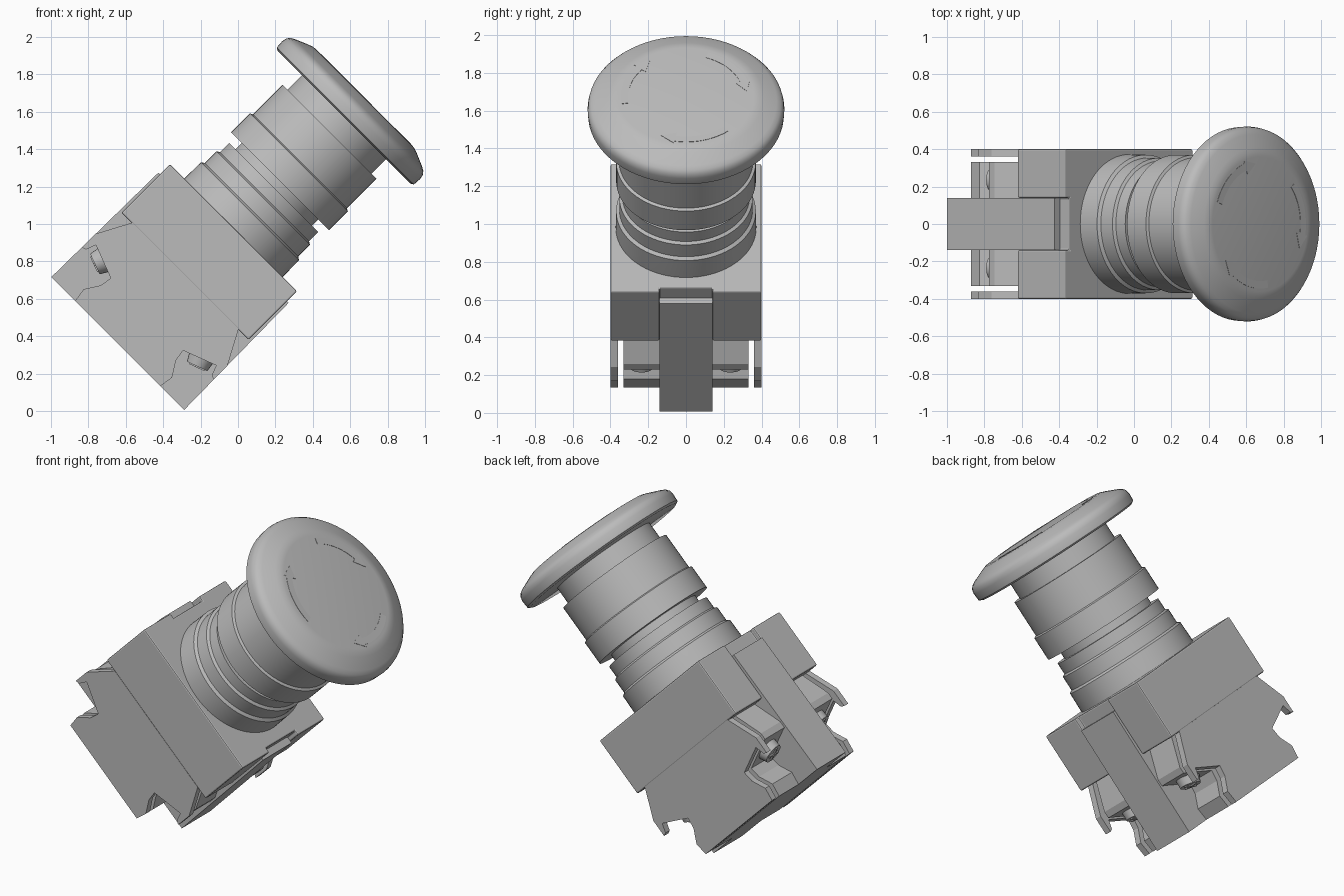
import bpy, bmesh
from math import radians, cos, sin, pi
from mathutils import Matrix

cube = bpy.data.objects.get("Cube")
if cube:
    bpy.data.objects.remove(cube)

# Everything is built upright, then leaned over by this matrix
LEAN = Matrix.Translation((-0.643, 0, 0.361)) @ Matrix.Rotation(radians(45), 4, 'Y')

grey = bpy.data.materials.new("plain_grey")
grey.use_nodes = True
grey.diffuse_color = (0.5, 0.5, 0.5, 1)
grey.node_tree.nodes["Principled BSDF"].inputs["Base Color"].default_value = (0.5, 0.5, 0.5, 1)


def finish(name, bm, smooth=False, bevel=0):
    bmesh.ops.recalc_face_normals(bm, faces=bm.faces)
    mesh = bpy.data.meshes.new(name)
    bm.to_mesh(mesh)
    bm.free()
    mesh.materials.append(grey)
    ob = bpy.data.objects.new(name, mesh)
    bpy.context.collection.objects.link(ob)
    ob.matrix_world = LEAN
    if bevel:
        mod = ob.modifiers.new("bevel", 'BEVEL')
        mod.width = bevel
        mod.segments = 2
    if smooth:
        bpy.ops.object.select_all(action='DESELECT')
        ob.select_set(True)
        bpy.context.view_layer.objects.active = ob
        bpy.ops.object.shade_smooth_by_angle(angle=radians(30))
    return ob


def lathe(name, profile, steps=72):
    bm = bmesh.new()
    verts = [bm.verts.new((r, 0, z)) for r, z in profile]
    edges = [bm.edges.new(pair) for pair in zip(verts, verts[1:])]
    bmesh.ops.spin(bm, geom=verts + edges, cent=(0, 0, 0), axis=(0, 0, 1),
                   angle=2 * pi, steps=steps, use_merge=True)
    bmesh.ops.remove_doubles(bm, verts=bm.verts, dist=0.0005)
    return finish(name, bm, smooth=True)


def extrude(name, outline, start, depth, bevel=0):
    """Outline of 3D points pushed along a depth vector."""
    bm = bmesh.new()
    face = bm.faces.new([bm.verts.new(p) for p in outline])
    out = bmesh.ops.extrude_face_region(bm, geom=[face])
    moved = [v for v in out["geom"] if isinstance(v, bmesh.types.BMVert)]
    bmesh.ops.translate(bm, verts=moved, vec=depth)
    bmesh.ops.translate(bm, verts=bm.verts, vec=start)
    return finish(name, bm, bevel=bevel)


def side_slab(name, half, y0, y1):
    """Half profile of (x, z), mirrored in x and given thickness in y."""
    full = half + [(-x, z) for x, z in reversed(half)]
    return extrude(name, [(x, 0, z) for x, z in full], (0, y0, 0), (0, y1 - y0, 0))


# Square collar with a shallow slot at each end
collar = [(0.48, -0.40), (0.48, -0.14), (0.45, -0.14),
          (0.45, 0.14), (0.48, 0.14), (0.48, 0.40)]
collar += [(-x, -y) for x, y in collar]
extrude("collar", [(x, y, 0) for x, y in collar], (0, 0, 0.508), (0, 0, 0.367), bevel=0.008)

# Central spine running down both ends
side_slab("centre_spine", [(0.502, 0), (0.492, 0.80)], -0.14, 0.14)

# Contact housing: outer cheeks with hooks, inner terminal blocks
foot = [(0.322, 0), (0.334, 0.077), (0.284, 0.156), (0.273, 0.221), (0.455, 0.29)]
hook = [(0.475, 0.236), (0.498, 0.228), (0.498, 0.332), (0.402, 0.512)]
ledge = [(0.485, 0.30), (0.485, 0.34), (0.402, 0.512)]
for side, name in ((1, "left"), (-1, "right")):
    side_slab(name + "_cheek", foot + hook, side * 0.36, side * 0.40)
    side_slab(name + "_terminal_block", foot + ledge, side * 0.13, side * 0.33)

# Slotted terminal screws under each ledge
for end in (1, -1):
    for side in (1, -1):
        bm = bmesh.new()
        bmesh.ops.create_cone(bm, cap_ends=True, segments=24, radius1=0.06,
                              radius2=0.07, depth=0.05)
        for turn in (0, 1):
            place = Matrix.Translation((0, 0, -0.027)) @ Matrix.Rotation(turn * pi / 2, 4, 'Z')
            bmesh.ops.create_cube(bm, size=1,
                                  matrix=place @ Matrix.Diagonal((0.09, 0.015, 0.01, 1)))
        tilt = Matrix.Translation((end * 0.378, side * 0.235, 0.238))
        bm.transform(tilt @ Matrix.Rotation(-end * radians(20), 4, 'Y'))
        finish("terminal_screw", bm, smooth=True)

# Stepped barrel
lathe("barrel", [(0, 0.85), (0.372, 0.85), (0.372, 0.885), (0.37, 1.0), (0.353, 1.012),
                 (0.353, 1.10), (0.337, 1.11), (0.337, 1.18), (0.29, 1.18), (0.29, 1.227),
                 (0.37, 1.227), (0.37, 1.37), (0.355, 1.377), (0.355, 1.60), (0.318, 1.60),
                 (0.318, 1.73), (0, 1.73)])

# Mushroom push cap
lathe("push_cap", [(0, 1.71), (0.50, 1.71), (0.518, 1.72), (0.521, 1.765), (0.516, 1.79),
                   (0.502, 1.808), (0.48, 1.82), (0.41, 1.85), (0.385, 1.859),
                   (0.36, 1.862), (0, 1.862)])

# Thin turning arrows on the cap
for k in range(3):
    first, last = radians(110 + 120 * k), radians(160 + 120 * k)
    arc = [first + (last - first) * i / 12 for i in range(13)]
    tip = first - radians(14)
    points = [(0.345 * cos(a), 0.345 * sin(a)) for a in reversed(arc)]
    points += [(0.36 * cos(first), 0.36 * sin(first)), (0.325 * cos(tip), 0.325 * sin(tip)),
               (0.28 * cos(first), 0.28 * sin(first))]
    points += [(0.305 * cos(a), 0.305 * sin(a)) for a in arc]
    extrude("turn_arrow", [(x, y, 0) for x, y in points], (0, 0, 1.861), (0, 0, 0.003))
